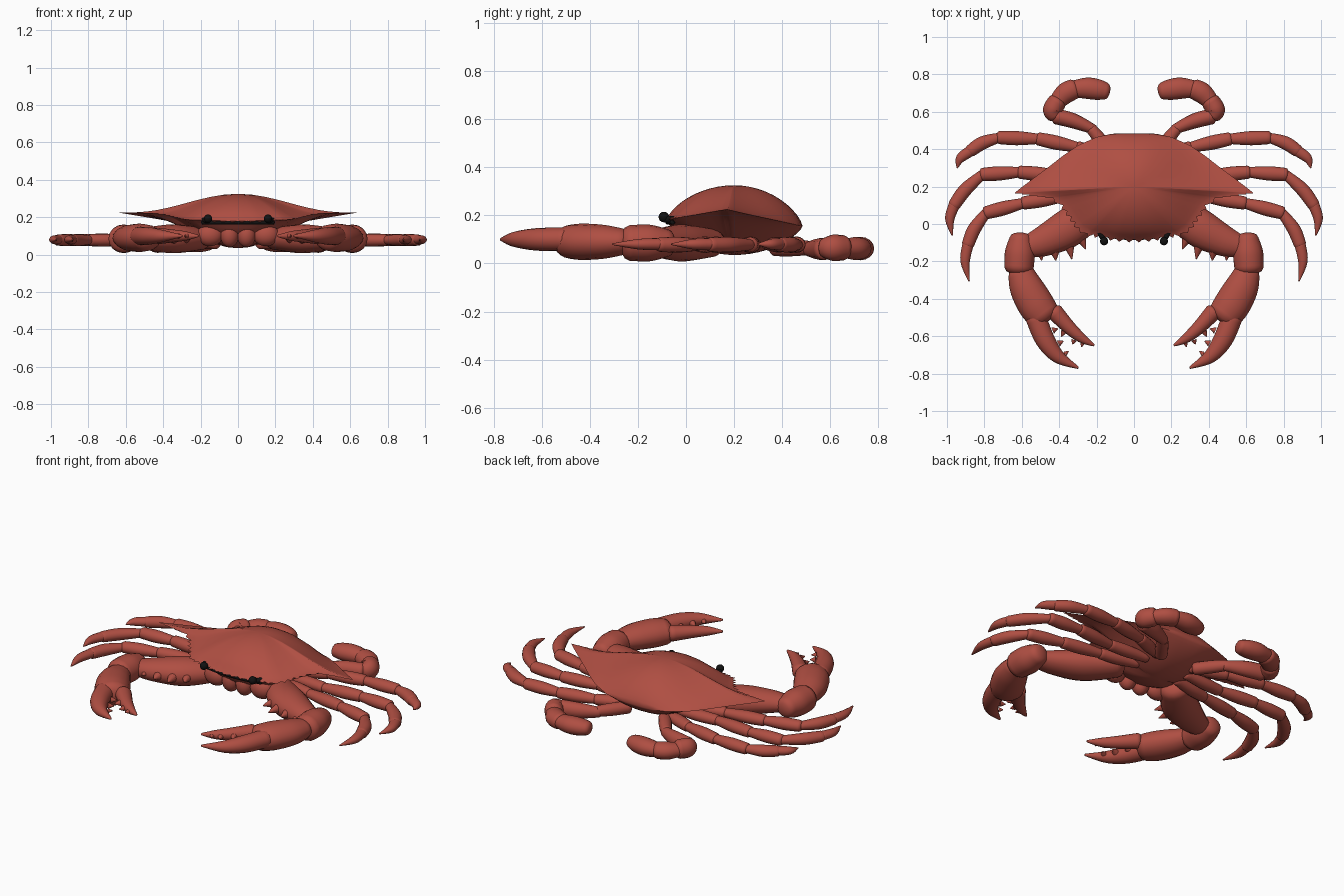
import bpy, bmesh, math
from mathutils import Vector

if "Cube" in bpy.data.objects:
    bpy.data.objects.remove(bpy.data.objects["Cube"])


def material(name, rgb):
    m = bpy.data.materials.new(name)
    m.diffuse_color = (*rgb, 1)
    m.use_nodes = True
    m.node_tree.nodes["Principled BSDF"].inputs["Base Color"].default_value = m.diffuse_color
    return m


RED = material("shell_red", (0.43, 0.077, 0.055))
BLACK = material("eye_black", (0.006, 0.006, 0.006))


def finish(name, bm, mat, mirror=True, angle=40):
    bmesh.ops.recalc_face_normals(bm, faces=bm.faces)
    me = bpy.data.meshes.new(name)
    bm.to_mesh(me)
    bm.free()
    ob = bpy.data.objects.new(name, me)
    bpy.context.collection.objects.link(ob)
    me.materials.append(mat)
    bpy.context.view_layer.objects.active = ob
    ob.select_set(True)
    bpy.ops.object.shade_smooth_by_angle(angle=math.radians(angle))
    ob.select_set(False)
    if mirror:
        ob.modifiers.new("mirror", 'MIRROR').use_mirror_merge = False
    return ob


def bridge(bm, rings):
    for a, b in zip(rings, rings[1:]):
        n = len(a)
        for i in range(n):
            bm.faces.new((a[i], a[(i + 1) % n], b[(i + 1) % n], b[i]))


def spline(pts, steps=5):
    out = []
    for i in range(len(pts) - 1):
        p0, p1, p2, p3 = (pts[max(i - 1, 0)], pts[i], pts[i + 1],
                          pts[min(i + 2, len(pts) - 1)])
        for k in range(steps):
            t = k / steps
            out.append(0.5 * (2 * p1 + (p2 - p0) * t + (2 * p0 - 5 * p1 + 4 * p2 - p3) * t * t
                              + (3 * p1 - p0 - 3 * p2 + p3) * t ** 3))
    return out + [pts[-1]]


def limb(name, pts, z=0.08, flat=1.0, mat=RED):
    """Rounded elliptical segment along (x, y, radius) points."""
    path = spline([Vector(p) for p in pts])
    # round caps at both ends
    first, last = path[0], path[-1]
    d0 = (path[1] - first).xy.normalized()
    d1 = (last - path[-2]).xy.normalized()
    caps0, caps1 = [], []
    for s in (0.97, 0.8, 0.5):
        c = math.sqrt(1 - s * s)
        a, b = first.xy - d0 * first.z * s * 0.5, last.xy + d1 * last.z * s * 0.5
        caps0.append(Vector((a.x, a.y, first.z * c)))
        caps1.insert(0, Vector((b.x, b.y, last.z * c)))
    path = caps0 + path + caps1
    bm = bmesh.new()
    rings = []
    for i, p in enumerate(path):
        d = (path[min(i + 1, len(path) - 1)] - path[max(i - 1, 0)]).xy.normalized()
        side = Vector((-d.y, d.x))
        ring = []
        for k in range(16):
            a = math.tau * k / 16
            q = p.xy + side * math.cos(a) * p.z
            ring.append(bm.verts.new((q.x, q.y, z + math.sin(a) * p.z * flat)))
        rings.append(ring)
    bridge(bm, rings)
    bm.faces.new(rings[0])
    bm.faces.new(rings[-1])
    return finish(name, bm, mat)


def spikes(name, items, z):
    """Small cones at (x, y, dx, dy, length, radius)."""
    bm = bmesh.new()
    for x, y, dx, dy, ln, r in items:
        d = Vector((dx, dy, 0)).normalized()
        m = d.to_track_quat('Z', 'Y').to_matrix().to_4x4()
        m.translation = Vector((x, y, z)) + d * ln / 2
        bmesh.ops.create_cone(bm, cap_ends=True, segments=12, radius1=r, radius2=0.003,
                              depth=ln, matrix=m)
    finish(name, bm, RED)


# carapace: pointed oval rim with a toothed front edge, domed above and below
back = [(0, .485), (.06, .485), (.12, .482), (.2, .465), (.3, .42), (.38, .365), (.45, .31),
        (.53, .25), (.6, .197), (.637, .167)]
front = [(.52, .152), (.43, .138), (.38, .10), (.335, .04), (.295, -.02), (.25, -.05),
         (.18, -.06), (.1, -.075), (0, -.08)]
half = [Vector(p) for p in back]
teeth = [0] * len(half)
prev = half[-1]
for p in front:
    p = Vector(p)
    n = max(2, 2 * round((p - prev).length / 0.045))
    for k in range(1, n + 1):
        half.append(prev.lerp(p, k / n))
        teeth.append(0.02 if k % 2 else 0)
    prev = p
centre = Vector((0, .2))
base = half + [Vector((-p.x, p.y)) for p in half[-2:0:-1]]
teeth = teeth + teeth[-2:0:-1]


def rim_z(p):
    if p.y > .167:
        return .225 - .07 * (p.y - .167) / .318
    return .225 - .045 * (.167 - p.y) / .25


bm = bmesh.new()
levels = [1, .97, .92, .85, .77, .68, .58, .47, .36, .24, .12]


def shell_ring(s, pole, k0, k1):
    ring = []
    for p in base:
        q = centre + (p - centre) * s
        e = k0 + k1 * (abs(p.x) / .637) ** 2
        z = rim_z(p)
        ring.append(bm.verts.new((q.x, q.y, z + (pole - z) * (1 - s * s) ** e)))
    return ring


rim = []
for p, t in zip(base, teeth):
    q = p + (p - centre).normalized() * t
    rim.append(bm.verts.new((q.x, q.y, rim_z(p))))
for pole, k0, k1 in ((.325, .7, 2.5), (.035, .75, 2.8)):
    rings = [rim] + [shell_ring(s, pole, k0, k1) for s in levels[1:]]
    bridge(bm, rings)
    tip = bm.verts.new((centre.x, centre.y, pole))
    last = rings[-1]
    for i in range(len(last)):
        bm.faces.new((last[i], last[(i + 1) % len(last)], tip))
finish("carapace", bm, RED, mirror=False, angle=60)

# walking legs: four jointed segments each, ending in a curved claw
legs = {
    "rear_leg": [(.12, .34), (.30, .41), (.51, .455), (.72, .462), (.875, .39), (.945, .30)],
    "middle_leg": [(.14, .27), (.38, .255), (.61, .277), (.81, .265), (.962, .10), (.972, -.06)],
    "front_leg": [(.14, .19), (.36, .15), (.59, .112), (.79, .06), (.888, -.11), (.882, -.305)],
}
for name, j in legs.items():
    for i, part in enumerate(("hip", "thigh", "knee", "shin")):
        a, b = Vector(j[i]), Vector(j[i + 1])
        m = a.lerp(b, .55)
        d = (b - a).normalized()
        if part == "shin":      # slight outward bow
            m += Vector((-d.y, d.x)) * .012
        r = (.036, .038, .038, .036)[i]
        limb(f"{name}_{part}", [(*a, r * .72), (*m, r), (*b, r * .92)], .078, .9)
    a, b = Vector(j[4]), Vector(j[5])
    m = a.lerp(b, .5) + Vector((.018, .006))
    limb(f"{name}_claw", [(*a, .03), (*m, .025), (*b, .004)], .08, .85)

# swimming legs with rounded paddles
limb("swim_leg_hip", [(.12, .37, .035), (.18, .45, .035), (.225, .505, .03)], .065)
limb("swim_leg_thigh", [(.215, .505, .026), (.32, .55, .04), (.415, .575, .042)], .06, 1.1)
limb("swim_leg_knee", [(.425, .575, .04), (.435, .61, .052), (.41, .655, .05)], .065, 1.05)
limb("swim_leg_shin", [(.41, .655, .045), (.365, .70, .056), (.32, .722, .054)], .062, .85)
limb("swim_leg_paddle", [(.32, .722, .046), (.25, .726, .057), (.19, .718, .055),
                         (.15, .71, .045)], .062, .85)

# large front claws
limb("claw_arm", [(.2, .10, .08), (.34, -.015, .103), (.48, -.09, .083), (.57, -.12, .06)],
     .085, .75)
limb("claw_wrist", [(.605, -.075, .06), (.61, -.15, .08), (.615, -.235, .078)], .085, .95)
limb("claw_hand", [(.605, -.26, .07), (.575, -.34, .09), (.525, -.43, .097),
                   (.485, -.485, .09)], .09, .78)
limb("claw_outer_finger", [(.525, -.50, .055), (.475, -.62, .052), (.405, -.71, .036),
                           (.30, -.768, .007)], .1, .9)
limb("claw_inner_finger", [(.425, -.47, .046), (.345, -.555, .036), (.28, -.61, .026),
                           (.215, -.648, .007)], .1, .95)
spikes("claw_arm_teeth", [(.50, -.135, -.1, -1, .06, .03), (.425, -.13, -.1, -1, .065, .035),
                          (.35, -.10, -.2, -1, .09, .035), (.285, -.07, -.4, -1, .07, .03)], .085)
spikes("claw_finger_teeth",
       [(.435, -.57, -1, .4, .03, .018), (.405, -.64, -1, .5, .03, .018),
        (.37, -.695, -.8, .6, .025, .014), (.375, -.575, .5, -1, .03, .017),
        (.32, -.62, .4, -1, .025, .015), (.275, -.638, .3, -1, .02, .012)], .1)

# mouthparts
for nm, x, y, r, h in (("mouth_plate", .045, .0, .05, .065), ("cheek_plate", .15, .01, .07, .06)):
    bm = bmesh.new()
    bmesh.ops.create_uvsphere(bm, u_segments=20, v_segments=12, radius=1)
    for v in bm.verts:
        v.co = (x + v.co.x * r, y + v.co.y * .05, .105 + v.co.z * h)
    finish(nm, bm, RED)

# black eyes, eye stalks and brow strip
bm = bmesh.new()
bmesh.ops.create_uvsphere(bm, u_segments=20, v_segments=12, radius=.022)
bmesh.ops.translate(bm, verts=bm.verts, vec=(.16, -.092, .193))
finish("eye", bm, BLACK)
limb("eye_stalk", [(.19, -.04, .014), (.17, -.07, .014), (.16, -.09, .014)], .184, 1, BLACK)
limb("brow_strip", [(0, -.076, .01), (.08, -.072, .01), (.19, -.055, .01)], .172, 1, BLACK)
